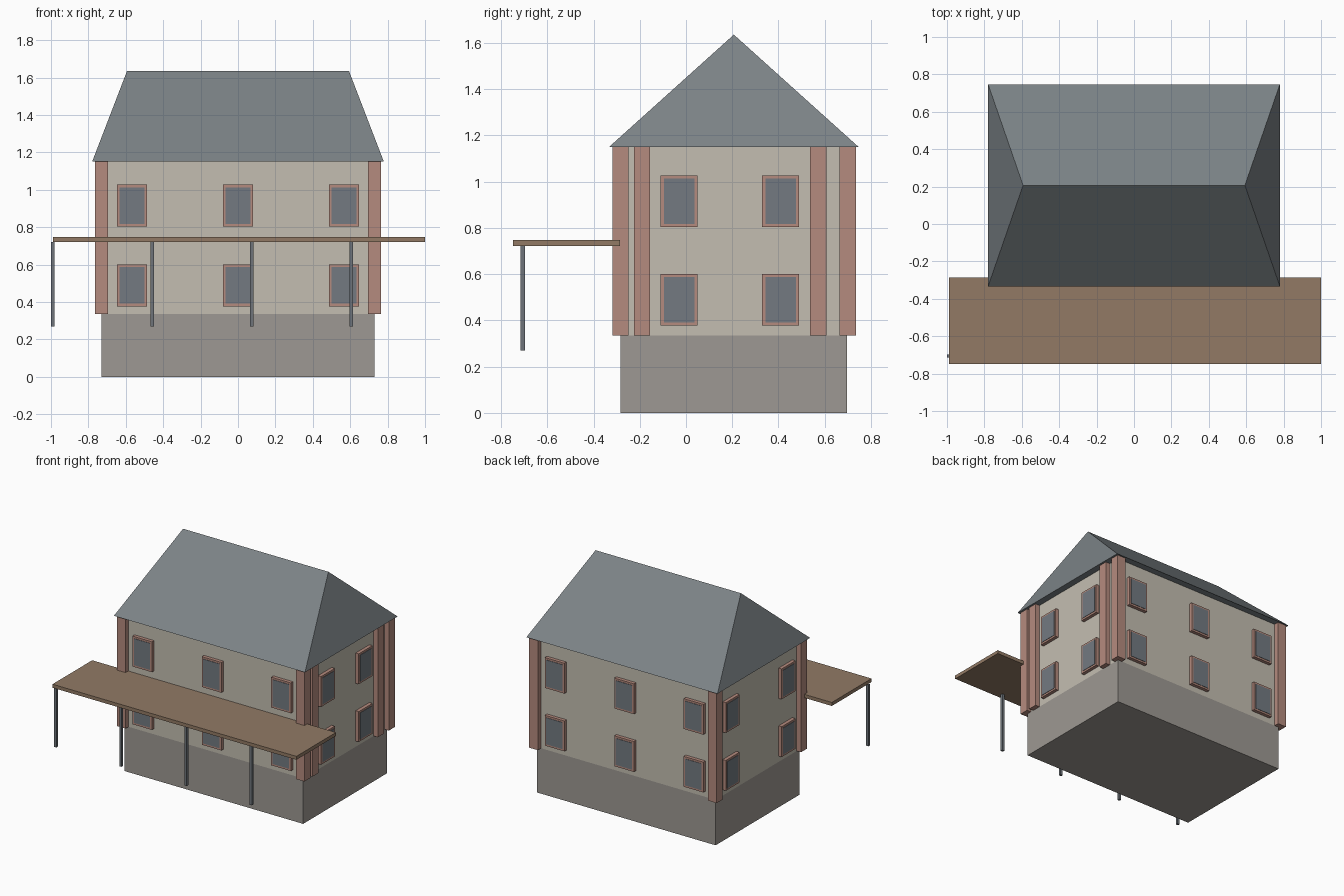
import bpy
import bmesh
from mathutils import Matrix, Vector

cube = bpy.data.objects.get("Cube")
if cube:
    bpy.data.objects.remove(cube, do_unlink=True)


def material(name, *rgb):
    color = [((c / 255 + 0.055) / 1.055) ** 2.4 for c in rgb] + [1.0]
    mat = bpy.data.materials.new(name)
    mat.diffuse_color = color
    mat.use_nodes = True
    mat.node_tree.nodes["Principled BSDF"].inputs["Base Color"].default_value = color
    return mat


PLASTER = material("cream plaster", 196, 190, 177)
BRICK = material("red brick", 181, 139, 126)
STONE = material("grey stone", 158, 153, 147)
SLATE = material("blue grey slate", 124, 131, 135)
GLASS = material("window glass", 115, 122, 129)
WOOD = material("brown wood", 146, 122, 101)
METAL = material("grey metal", 110, 116, 122)


def add_mesh(name, bm, mat):
    bmesh.ops.recalc_face_normals(bm, faces=bm.faces)
    mesh = bpy.data.meshes.new(name)
    bm.to_mesh(mesh)
    bm.free()
    mesh.materials.append(mat)
    obj = bpy.data.objects.new(name, mesh)
    bpy.context.collection.objects.link(obj)
    return obj


def box(name, x, y, z, mat):
    """Box from (low, high) pairs on each axis."""
    spans = (x, y, z)
    size = [b - a for a, b in spans]
    middle = Vector([(a + b) / 2 for a, b in spans])
    bm = bmesh.new()
    bmesh.ops.create_cube(bm, size=1, matrix=Matrix.Translation(middle) @ Matrix.Diagonal((*size, 1)))
    return add_mesh(name, bm, mat)


def around(center, half):
    return center - half, center + half


# House body: main extents
HALF_X, FRONT, BACK = 0.73, -0.283, 0.697
MID_Y = (FRONT + BACK) / 2
FLOOR, EAVE = 0.335, 1.15
box("stone_base", (-HALF_X, HALF_X), (FRONT, BACK), (0, FLOOR), STONE)
box("walls", (-HALF_X, HALF_X), (FRONT, BACK), (FLOOR, EAVE), PLASTER)

# Hipped roof: rectangle of eaves and a ridge line
bm = bmesh.new()
eaves = [bm.verts.new((sx * 0.78, MID_Y + sy * 0.54, EAVE))
         for sx, sy in ((-1, -1), (1, -1), (1, 1), (-1, 1))]
ridge_l, ridge_r = [bm.verts.new((x, MID_Y, 1.636)) for x in (-0.593, 0.593)]
fl, fr, br, bl = eaves
for face in (eaves, (fl, fr, ridge_r, ridge_l), (br, bl, ridge_l, ridge_r),
             (fr, br, ridge_r), (bl, fl, ridge_l)):
    bm.faces.new(face)
add_mesh("hipped_roof", bm, SLATE)

# Brick pillars: four corners, plus two more on the left side
pillars = [(x, y) for x in (-HALF_X, HALF_X) for y in (FRONT, 0.70)]
pillars += [(HALF_X, -0.19), (HALF_X, 0.572)]
for x, y in pillars:
    box("brick_pillar", around(x, 0.035), around(y, 0.035), (FLOOR, EAVE), BRICK)


# Windows: a frame block with a slightly proud glass pane
def window(axis, wall, outward, along, z):
    for name, half_w, half_h, depth, mat in (("window_frame", 0.08, 0.112, 0.025, BRICK),
                                             ("window_pane", 0.066, 0.098, 0.028, GLASS)):
        across = around(along, half_w)
        through = tuple(sorted((wall - outward * 0.01, wall + outward * depth)))
        x, y = (across, through) if axis == "y" else (through, across)
        box(name, x, y, around(z, half_h), mat)


for z in (0.489, 0.915):
    for x in (-0.567, 0, 0.567):
        window("y", FRONT, -1, x, z)
        window("y", BACK, 1, x, z)
    for y in (-0.03, 0.409):
        window("x", HALF_X, 1, y, z)
    for y in (-0.117, 0.534):
        window("x", -HALF_X, -1, y, z)

# Porch canopy on four slim posts
box("porch_deck", (-0.99, 1.0), (-0.748, -0.286), (0.722, 0.748), WOOD)
for i in range(4):
    box("porch_post", around(-0.991 + i * 0.532, 0.009), around(-0.706, 0.009), (0.27, 0.722), METAL)
